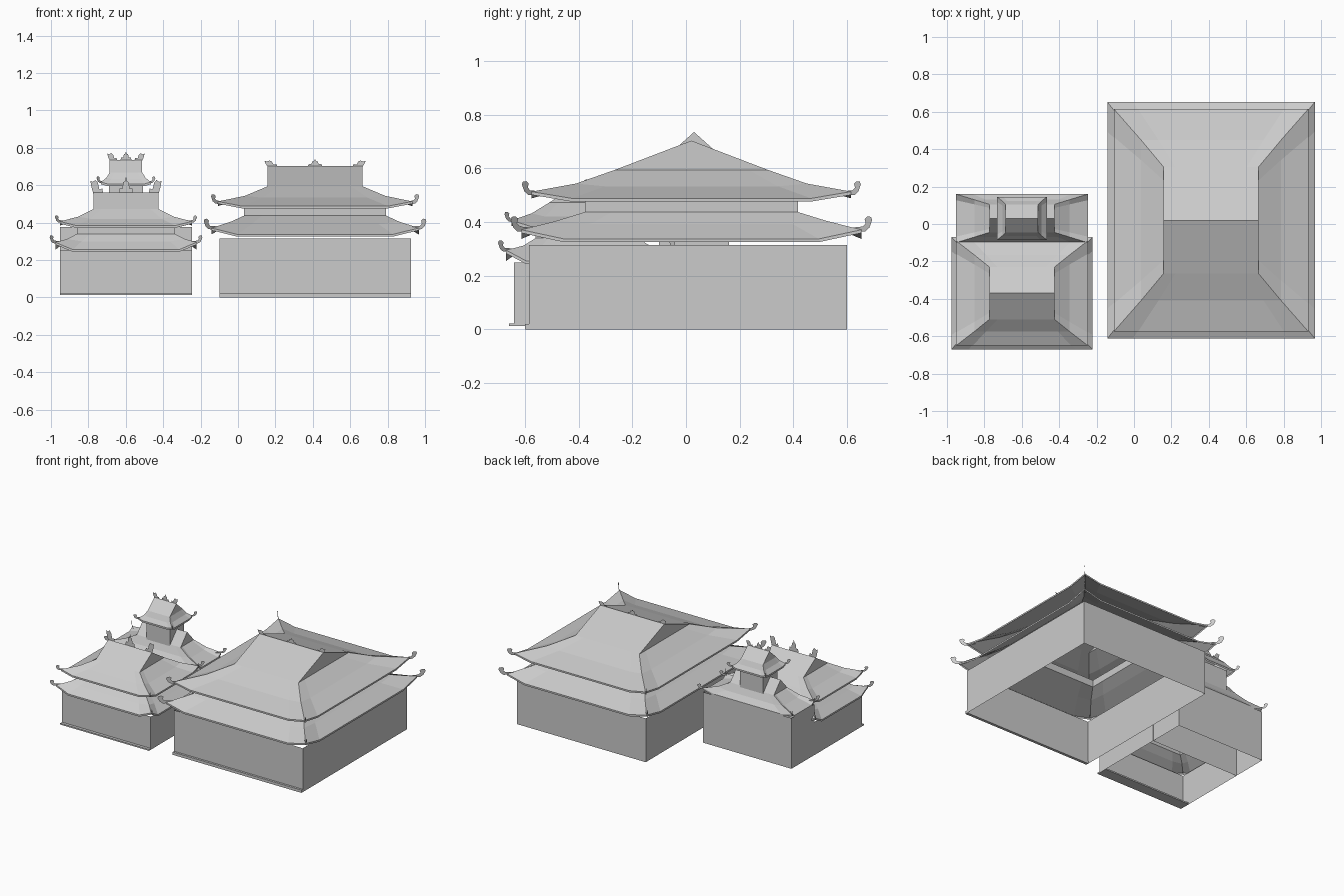
import bpy, bmesh

if "Cube" in bpy.data.objects:
    bpy.data.objects.remove(bpy.data.objects["Cube"])

def make(name, verts, faces):
    me = bpy.data.meshes.new(name)
    me.from_pydata(verts, [], faces)
    bm = bmesh.new()
    bm.from_mesh(me)
    bmesh.ops.recalc_face_normals(bm, faces=bm.faces)
    bm.to_mesh(me)
    bm.free()
    ob = bpy.data.objects.new(name, me)
    bpy.context.collection.objects.link(ob)
    return ob

def ring(cx, cy, hx, hy, z, lift, f=0.75):
    """Rectangular loop of 12 points, flat mid-sides and raised corners."""
    c = [(-1, -1), (1, -1), (1, 1), (-1, 1)]
    pts = []
    for i in range(4):
        a, b = c[i], c[(i + 1) % 4]
        for t, dz in ((0, lift), ((1 - f) / 2, 0), ((1 + f) / 2, 0)):
            pts.append((cx + hx * (a[0] + (b[0] - a[0]) * t),
                        cy + hy * (a[1] + (b[1] - a[1]) * t), z + dz))
    return pts

def roof(name, cx, cy, rings, ridge=None):
    """Rings run from eave upward; the optional ridge adds a gabled top."""
    hx, hy, z, lift = rings[0]
    v, f = [], []
    for r in [(hx, hy, z - 0.012, lift)] + rings:
        v += ring(cx, cy, *r)
    for k in range(len(rings)):
        for i in range(12):
            j = (i + 1) % 12
            a = 12 * k
            f.append((a + i, a + j, a + 12 + j, a + 12 + i))
    if ridge:
        t, n, gx = 12 * len(rings), len(v), rings[-1][0]
        v += [(cx - gx, cy, ridge), (cx + gx, cy, ridge)]
        f += [(t, t + 1, t + 2, t + 3, n + 1, n),
              (t + 3, t + 4, t + 5, t + 6, n + 1),
              (t + 6, t + 7, t + 8, t + 9, n, n + 1),
              (t + 9, t + 10, t + 11, t, n)]
    return make(name, v, f)

def walls(name, x0, x1, y0, y1, z0, z1):
    """Open-ended wall box."""
    v = [(x, y, z) for z in (z0, z1)
         for x, y in ((x0, y0), (x1, y0), (x1, y1), (x0, y1))]
    return make(name, v, [(i, (i + 1) % 4, (i + 1) % 4 + 4, i + 4) for i in range(4)])

def slab(name, x0, x1, y0, y1, z0, z1):
    v = [(x, y, z) for x in (x0, x1) for y in (y0, y1) for z in (z0, z1)]
    return make(name, v, [(0, 1, 3, 2), (4, 5, 7, 6), (0, 1, 5, 4),
                          (2, 3, 7, 6), (0, 2, 6, 4), (1, 3, 7, 5)])

HORN = [(-.045, .006), (-.01, -.006), (.015, -.004), (.03, .01), (.04, .038),
        (.036, .05), (.022, .052), (.012, .042), (.016, .026), (.006, .014), (-.02, .012)]
END = [(.06, -.004), (.052, .012), (.036, .008), (.026, .028), (.012, .036),
       (-.004, .03), (-.018, .034), (-.012, .016), (0, -.004)]
MID = [(-.045, -.004), (-.036, .014), (-.022, .012), (-.016, .03), (-.006, .032),
       (0, .046), (.006, .032), (.016, .03), (.022, .012), (.036, .014), (.045, -.004)]

def horns(name, cx, cy, hx, hy, z, s=1.0):
    """Flat upturned plates on the four eave corners, set on the diagonals."""
    v, f = [], []
    for sx in (-1, 1):
        for sy in (-1, 1):
            f.append(tuple(range(len(v), len(v) + len(HORN))))
            v += [(cx + sx * (hx + d * s), cy + sy * (hy + d * s), z + h * s) for d, h in HORN]
    make(name, v, f)

def ridge_ornaments(name, cx, y, gx, z, s, sz):
    """Flat silhouettes on the ridge: one at each end and one in the middle."""
    v, f = [], []
    for shape, x0, m in ((END, cx - gx, 1), (END, cx + gx, -1), (MID, cx, 1)):
        f.append(tuple(range(len(v), len(v) + len(shape))))
        v += [(x0 + m * x * s, y, z + h * sz) for x, h in shape]
    make(name, v, f)

# Main hall
X, Y = 0.412, 0.02
walls("hall_walls", -.10, .925, -.585, .60, 0, .315)
slab("hall_step", -.10, .925, -.60, -.58, 0, .02)
roof("hall_lower_roof", X, Y, [(.555, .633, .337, .034), (.45, .50, .393, .012), (.38, .397, .437, 0)])
horns("hall_lower_horns", X, Y, .555, .633, .369)
walls("hall_upper_walls", X - .38, X + .38, Y - .397, Y + .397, .435, .485)
roof("hall_upper_roof", X, Y, [(.52, .595, .488, .025), (.375, .43, .533, .01), (.254, .285, .594, 0)], .703)
horns("hall_upper_horns", X, Y, .52, .595, .505, .9)
ridge_ornaments("hall_ridge_ornaments", X, Y, .254, .703, .9, .8)

# Front pavilion
X, Y = -.599, -.37
walls("pavilion_walls", -.952, -.246, -.64, -.10, .012, .25)
slab("pavilion_step", -.952, -.246, -.66, -.58, .012, .022)
roof("pavilion_lower_roof", X, Y, [(.378, .30, .255, .04), (.315, .235, .30, .012), (.262, .19, .34, 0)])
horns("pavilion_lower_horns", X, Y, .378, .30, .293, .75)
walls("pavilion_upper_walls", X - .262, X + .262, Y - .19, Y + .19, .338, .38)
roof("pavilion_upper_roof", X, Y, [(.352, .28, .384, .022), (.255, .205, .42, .012), (.174, .14, .472, 0)], .56)
horns("pavilion_upper_horns", X, Y, .352, .28, .404, .65)
ridge_ornaments("pavilion_ridge_ornaments", X, Y, .174, .56, .9, 1.9)

# Rear block
Y = .03
walls("rear_walls", -.951, -.247, -.10, .16, .012, .376)
roof("rear_roof", X, Y, [(.353, .13, .384, .022), (.255, .10, .42, .012), (.174, .075, .472, 0)], .555)
horns("rear_horns", X, Y, .353, .13, .404, .65)

# Roof tower
walls("tower_walls", X - .092, X + .092, Y - .08, Y + .08, .43, .61)
roof("tower_roof", X, Y, [(.133, .115, .607, .01), (.105, .093, .633, .006), (.087, .075, .668, 0)], .735)
horns("tower_horns", X, Y, .133, .115, .615, .6)
ridge_ornaments("tower_ridge_ornaments", X, Y, .087, .735, .7, 1.0)
